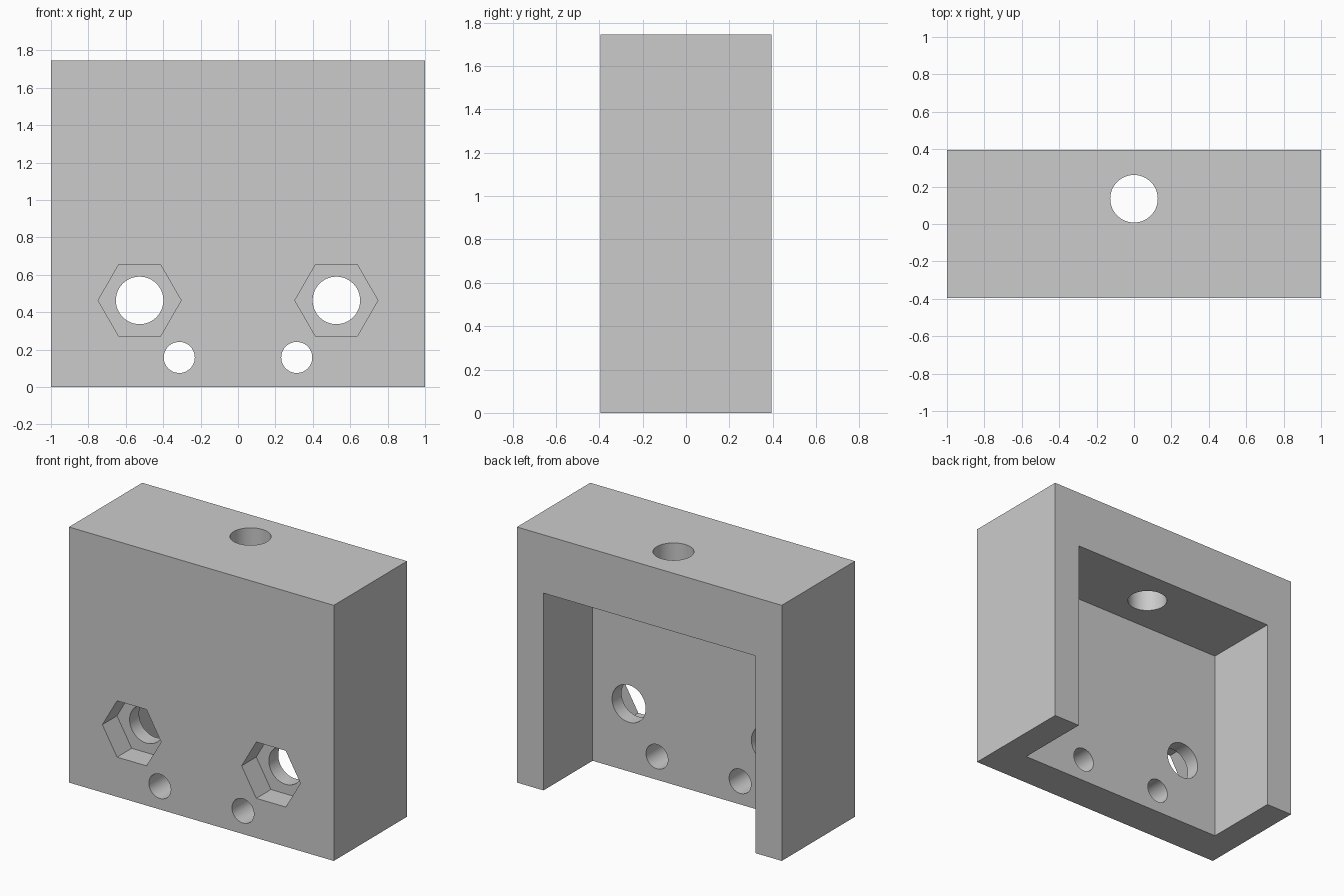
import bpy
import math
from mathutils import Matrix

old = bpy.data.objects.get("Cube")
if old:
    bpy.data.objects.remove(old, do_unlink=True)

WIDTH, DEPTH, HEIGHT = 2.0, 0.79, 1.745
FRONT, BACK = -DEPTH / 2, DEPTH / 2
WALL, ROOF_Z, PLATE_BACK = 0.2, 1.347, -0.135
NUT_DEPTH = 0.158

grey = bpy.data.materials.new("plain_grey")
grey.use_nodes = True
grey.diffuse_color = (0.6, 0.6, 0.6, 1)
grey.node_tree.nodes["Principled BSDF"].inputs["Base Color"].default_value = (0.6, 0.6, 0.6, 1)


def box(name, x, y, z):
    """Box from three (low, high) ranges."""
    bpy.ops.mesh.primitive_cube_add(size=1)
    ob = bpy.context.object
    ob.name = name
    spans = (x, y, z)
    ob.data.transform(Matrix.Translation([sum(s) / 2 for s in spans])
                      @ Matrix.Diagonal([s[1] - s[0] for s in spans] + [1]))
    ob.data.materials.append(grey)
    return ob


def drill(name, sides, radius, length, center, along_y=True):
    """Prism cutter, a corner pointing along +x."""
    bpy.ops.mesh.primitive_cylinder_add(vertices=sides, radius=radius, depth=length)
    ob = bpy.context.object
    ob.name = name
    turn = Matrix.Rotation(math.pi / 2, 4, "X") if along_y else Matrix.Identity(4)
    spin = Matrix.Rotation(math.pi / 2, 4, "Z")
    ob.data.transform(Matrix.Translation(center) @ turn @ spin)
    ob.data.materials.append(grey)
    return ob


# Solid block
block = box("mounting_block", (-WIDTH / 2, WIDTH / 2), (FRONT, BACK), (0, HEIGHT))

# Pocket open to the back and the bottom
inner = WIDTH / 2 - WALL
cutters = [box("pocket_cutter", (-inner, inner), (PLATE_BACK, BACK + 0.2), (-0.2, ROOF_Z))]

# Hole through the roof
cutters.append(drill("roof_hole_cutter", 64, 0.127, 0.8, (0, 0.135, HEIGHT), False))

# Bolt holes with hexagonal nut recesses, and small pin holes
for side, sign in (("right", -1), ("left", 1)):
    x = sign * 0.526
    cutters.append(drill(side + "_nut_cutter", 6, 0.222, 2 * NUT_DEPTH, (x, FRONT, 0.463)))
    cutters.append(drill(side + "_bolt_cutter", 64, 0.127, 0.7, (x, FRONT, 0.463)))
    cutters.append(drill(side + "_pin_cutter", 48, 0.083, 0.7, (sign * 0.314, FRONT, 0.158)))

# Cut everything out of the block
bpy.ops.object.select_all(action="DESELECT")
block.select_set(True)
bpy.context.view_layer.objects.active = block
for cutter in cutters:
    cutter.hide_render = True
    mod = block.modifiers.new(cutter.name, "BOOLEAN")
    mod.operation = "DIFFERENCE"
    mod.solver = "EXACT"
    mod.object = cutter
    bpy.ops.object.modifier_apply(modifier=mod.name)
for cutter in cutters:
    bpy.data.objects.remove(cutter, do_unlink=True)

# Smooth bores, sharp edges
bpy.ops.object.shade_smooth_by_angle(angle=math.radians(30))
